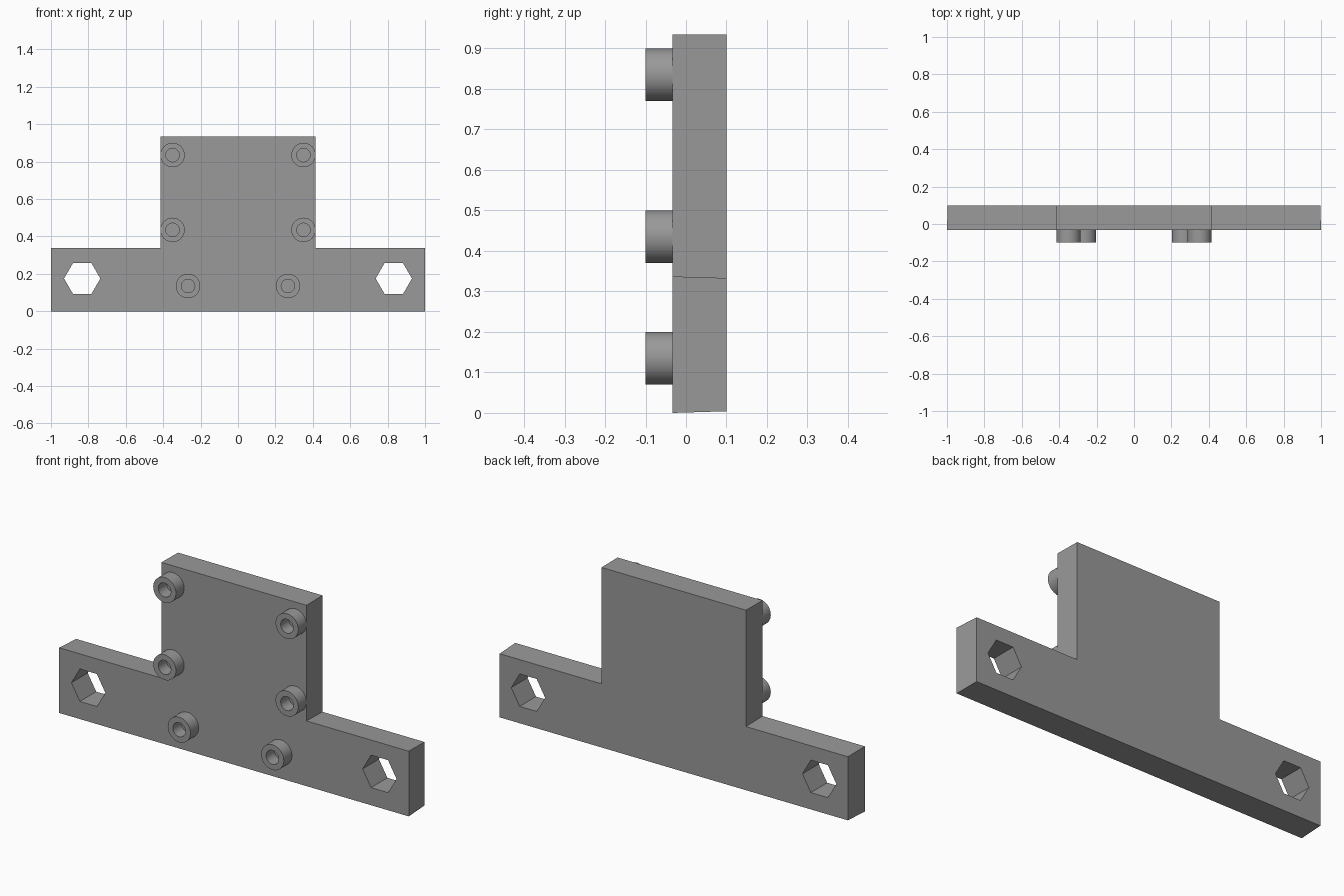
import bpy, bmesh, math

if "Cube" in bpy.data.objects:
    bpy.data.objects.remove(bpy.data.objects["Cube"])

FRONT, BACK, TIP = -0.033, 0.10, -0.10

grey = bpy.data.materials.new("mid grey")
grey.diffuse_color = (0.32, 0.32, 0.32, 1)
grey.use_nodes = True
grey.node_tree.nodes["Principled BSDF"].inputs["Base Color"].default_value = grey.diffuse_color


def finish(bm, name):
    bmesh.ops.recalc_face_normals(bm, faces=bm.faces)
    mesh = bpy.data.meshes.new(name)
    bm.to_mesh(mesh)
    bm.free()
    mesh.materials.append(grey)
    obj = bpy.data.objects.new(name, mesh)
    bpy.context.collection.objects.link(obj)
    return obj


def loft(name, rings, closed=False):
    """Join rings of points with quads; cap the ends, or close back to the first ring."""
    bm = bmesh.new()
    loops = [[bm.verts.new(p) for p in ring] for ring in rings]
    pairs = list(zip(loops, loops[1:]))
    if closed:
        pairs.append((loops[-1], loops[0]))
    else:
        bm.faces.new(loops[0])
        bm.faces.new(loops[-1])
    n = len(loops[0])
    for a, b in pairs:
        for i in range(n):
            j = (i + 1) % n
            bm.faces.new((a[i], a[j], b[j], b[i]))
    return finish(bm, name)


def circle(x, z, r, y, n):
    return [(x + r * math.cos(2 * math.pi * i / n), y,
             z + r * math.sin(2 * math.pi * i / n)) for i in range(n)]


def plate_outline(y, d):
    """Stepped plate outline, drawn in by the draft d."""
    half = [(1 - d, d), (1 - d, 0.337 - d), (0.415 - d / 2, 0.337 - d), (0.415 - d / 2, 0.935)]
    return [(x, y, z) for x, z in half] + [(-x, y, z) for x, z in reversed(half)]


# Stepped mounting plate with a slight draft towards the back
plate = loft("mounting_plate", [plate_outline(FRONT, 0), plate_outline(BACK, 0.004)])

# Hexagonal holes through both arms
for side, label in ((-1, "left"), (1, "right")):
    cutter = loft(f"hex_cutter_{label}",
                  [circle(side * 0.833, 0.175, 0.097, y, 6) for y in (-0.2, 0.2)])
    cutter.hide_render = True
    cutter.hide_set(True)
    cut = plate.modifiers.new(f"hex_hole_{label}", 'BOOLEAN')
    cut.operation = 'DIFFERENCE'
    cut.solver = 'EXACT'
    cut.object = cutter

# Hollow round standoffs on the front
for row, (x, z) in {"upper": (0.35, 0.835), "middle": (0.35, 0.435), "lower": (0.267, 0.135)}.items():
    for side, label in ((-1, "left"), (1, "right")):
        section = [(0.065, FRONT + 0.002), (0.065, TIP), (0.036, TIP), (0.036, FRONT + 0.002)]
        standoff = loft(f"standoff_{row}_{label}",
                        [circle(side * x, z, r, y, 48) for r, y in section], closed=True)
        bpy.ops.object.select_all(action='DESELECT')
        standoff.select_set(True)
        bpy.context.view_layer.objects.active = standoff
        bpy.ops.object.shade_smooth_by_angle(angle=math.radians(30))
